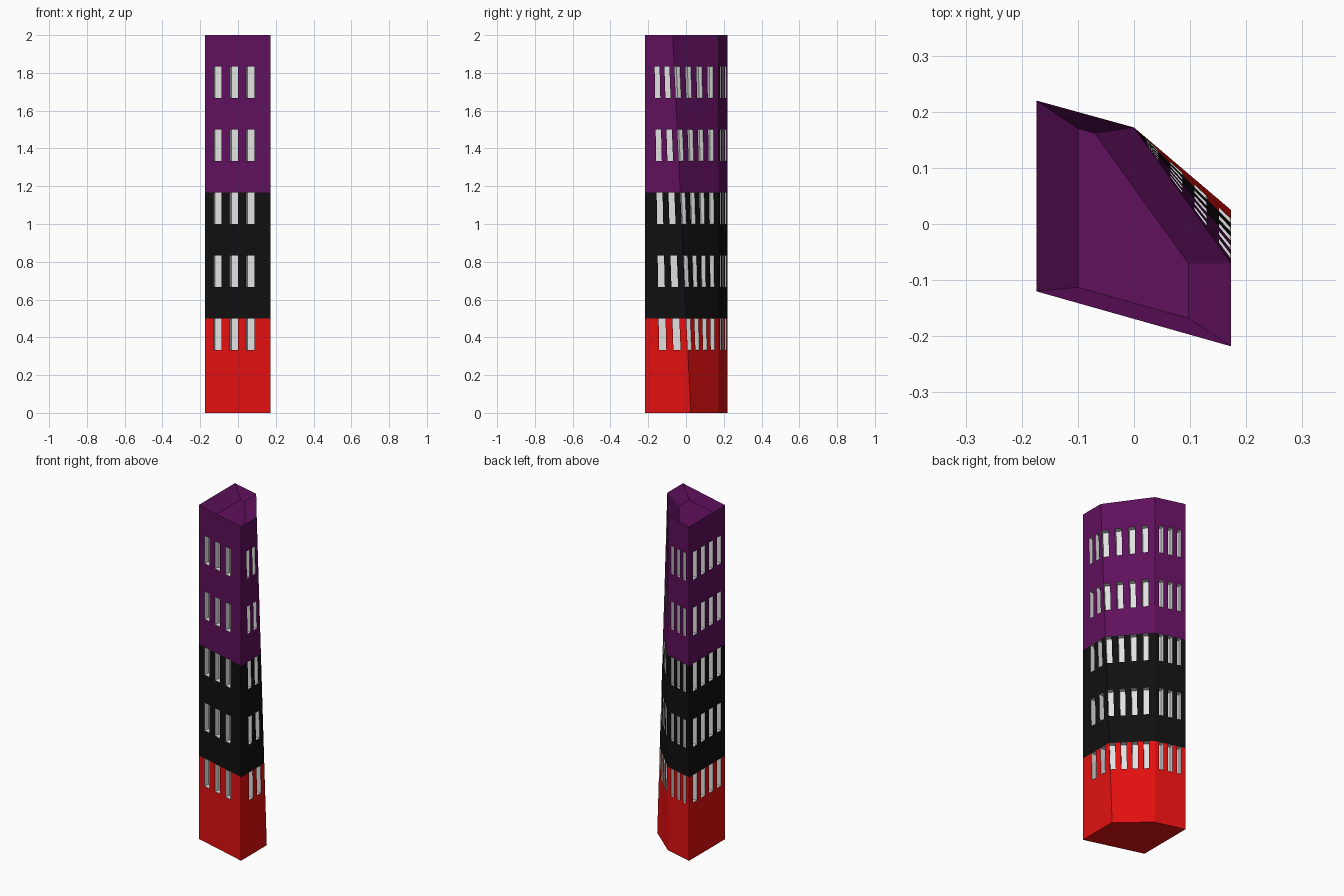
import bpy
import bmesh
from mathutils import Vector

cube = bpy.data.objects.get("Cube")
if cube:
    bpy.data.objects.remove(cube, do_unlink=True)


def material(name, colour):
    mat = bpy.data.materials.new(name)
    mat.use_nodes = True
    rgba = (*colour, 1)
    mat.diffuse_color = rgba
    mat.node_tree.nodes["Principled BSDF"].inputs["Base Color"].default_value = rgba
    return mat


RED = material("red", (0.76, 0.005, 0.005))
BLACK = material("black", (0.005, 0.005, 0.005))
PURPLE = material("purple", (0.115, 0.005, 0.108))
GREY = material("window grey", (0.75, 0.75, 0.75))

HEIGHT = 2.0
LEVELS = 12
RECESS = 0.03


def corners(z):
    """Five-sided floor plan; one corner leans forward with height."""
    lean = 0.025 - 0.095 * z / HEIGHT
    return [Vector((x, y, z)) for x, y in
            ((-0.174, -0.12), (0.173, -0.218), (0.173, lean), (0, 0.172), (-0.174, 0.22))]


def make_object(name, bm, materials):
    mesh = bpy.data.meshes.new(name)
    bmesh.ops.remove_doubles(bm, verts=bm.verts, dist=0.0001)
    bm.to_mesh(mesh)
    bm.free()
    for mat in materials:
        mesh.materials.append(mat)
    obj = bpy.data.objects.new(name, mesh)
    bpy.context.collection.objects.link(obj)
    return obj


def add_face(bm, points, index):
    face = bm.faces.new([bm.verts.new(p) for p in points])
    face.material_index = index


# Walls: each side is split into columns, and window columns alternate
# (columns on the side, columns that hold windows)
SIDES = [(8, (1, 3, 5)), (6, (2, 4)), (8, (0, 2, 4, 6)), (7, (1, 3, 5)), (9, (1, 3, 5, 7))]
walls = bmesh.new()
for level in range(LEVELS):
    low = corners(HEIGHT * level / LEVELS)
    high = corners(HEIGHT * (level + 1) / LEVELS)
    band = 0 if level < 3 else 1 if level < 7 else 2
    window_row = level >= 2 and level % 2 == 0
    for side, (columns, windows) in enumerate(SIDES):
        after = (side + 1) % len(SIDES)
        for col in range(columns):
            t0, t1 = col / columns, (col + 1) / columns
            cell = [low[side].lerp(low[after], t0), low[side].lerp(low[after], t1),
                    high[side].lerp(high[after], t1), high[side].lerp(high[after], t0)]
            if not (window_row and col in windows):
                add_face(walls, cell, band)
                continue
            # Recessed window with its four reveals
            along = low[after] - low[side]
            inward = Vector((-along.y, along.x, 0)).normalized() * RECESS
            pane = [p + inward for p in cell]
            add_face(walls, pane, 3)
            for i in range(4):
                j = (i + 1) % 4
                add_face(walls, (cell[i], cell[j], pane[j], pane[i]), 3)
add_face(walls, corners(0)[::-1], 0)
make_object("tower_walls", walls, (RED, BLACK, PURPLE, GREY))

# Sunken roof with sloping sides
roof = bmesh.new()
rim = corners(HEIGHT)
floor = [Vector((x, y, HEIGHT - 0.06)) for x, y in
         ((-0.1, -0.113), (0.097, -0.168), (0.097, -0.07), (-0.07, 0.162), (-0.1, 0.17))]
add_face(roof, floor, 0)
for i in range(5):
    j = (i + 1) % 5
    add_face(roof, (rim[i], rim[j], floor[j], floor[i]), 0)
make_object("sunken_roof", roof, (PURPLE,))
